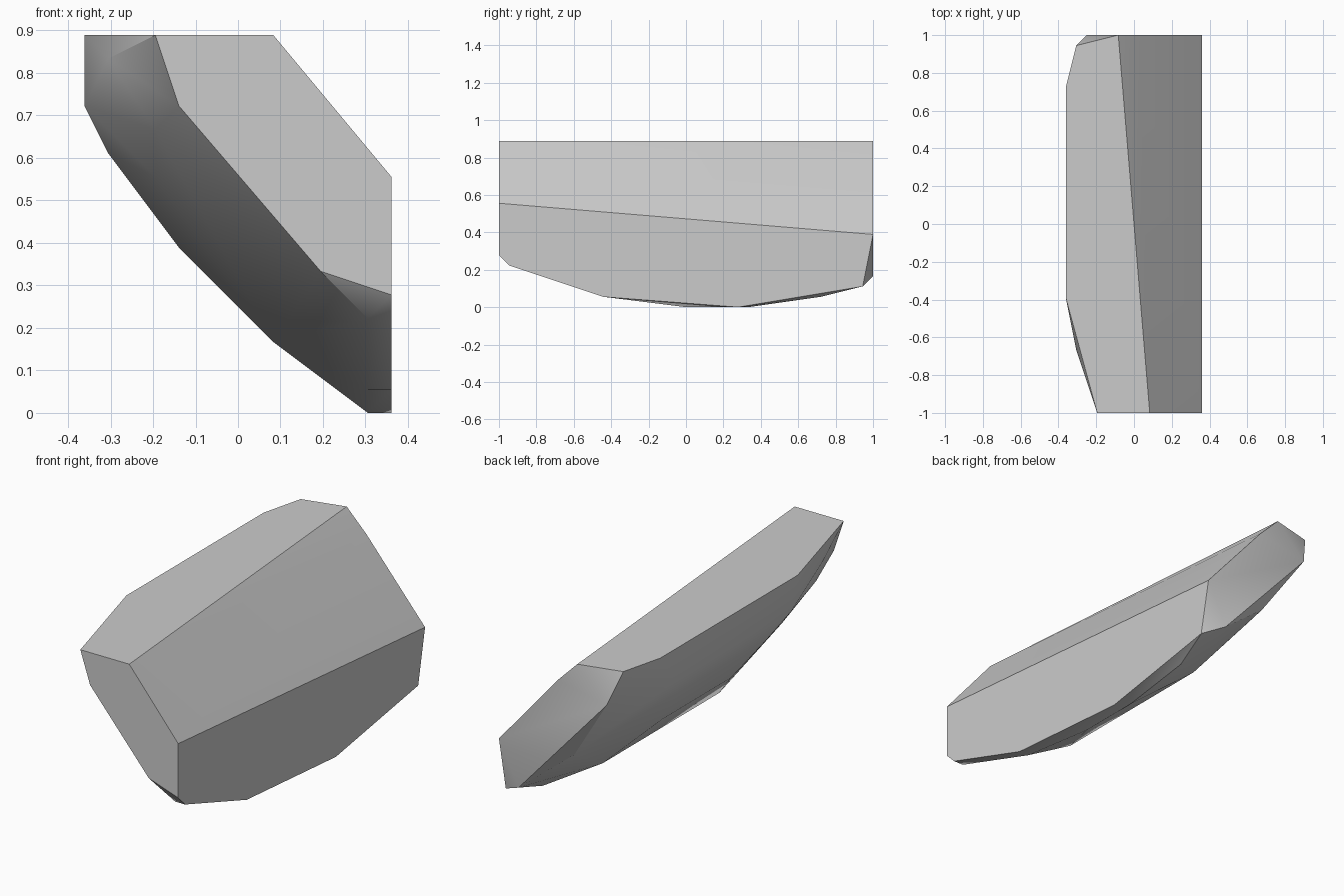
import bpy
import bmesh
import math
from mathutils import Vector

default_cube = bpy.data.objects.get("Cube")
if default_cube:
    bpy.data.objects.remove(default_cube, do_unlink=True)

# The stone is laid out on a whole-number grid: width, length, height
WIDTH, LENGTH, HEIGHT = 13, 36, 16
GRID_STEP = 2 / LENGTH


def grid_point(across, along, up):
    """Turn grid steps into a position centred on the ground."""
    centred = Vector((across - WIDTH / 2, along - LENGTH / 2, up))
    return centred * GRID_STEP


def make_material(name, colour):
    material = bpy.data.materials.new(name)
    material.use_nodes = True
    material.diffuse_color = colour
    shader = material.node_tree.nodes["Principled BSDF"]
    shader.inputs["Base Color"].default_value = colour
    shader.inputs["Roughness"].default_value = 0.8
    return material


# Flat cuts, each given as an outline within its own plane
front_cut = [(3, 16), (8, 16), (13, 10), (13, 5), (10, 6), (4, 13)]
back_cut = [(5, 16), (7, 14), (13, 7), (11, 3), (2, 13)]
top_cut = [(1, 35), (0, 31), (0, 11)]
side_cut = [(35, 2), (23, 0), (10, 1), (1, 4)]

# Lengthwise ridges of the rounded belly: across, up, start, end
belly_ridges = [
    (0, 13, 12, 29),
    (1, 11, 14, 27),
    (4, 7, 15, 25),
    (8, 3, 11, 28),
    (12, 0, 18, 24),
    (12, 1, 10, 31),
]

# Single corners where the belly meets the flat cuts
belly_corners = [(1, 6, 15), (12, 1, 4), (3, 9, 10), (3, 4, 12), (2, 30, 11), (6, 35, 7)]

points = [grid_point(across, 0, up) for across, up in front_cut]
points += [grid_point(across, LENGTH, up) for across, up in back_cut]
points += [grid_point(across, along, HEIGHT) for across, along in top_cut]
points += [grid_point(WIDTH, along, up) for along, up in side_cut]
points += [grid_point(*corner) for corner in belly_corners]
for across, up, start, end in belly_ridges:
    points += [grid_point(across, start, up), grid_point(across, end, up)]

# Wrap the outlines in one convex solid
bm = bmesh.new()
for point in points:
    bm.verts.new(point)
hull = bmesh.ops.convex_hull(bm, input=bm.verts[:])
unused = {item for item in hull["geom_interior"] + hull["geom_unused"]
          if isinstance(item, bmesh.types.BMVert)}
bmesh.ops.delete(bm, geom=list(unused), context="VERTS")

# Merge the triangles of each flat cut
bmesh.ops.dissolve_limit(bm, angle_limit=math.radians(2),
                         verts=bm.verts[:], edges=bm.edges[:])
bmesh.ops.recalc_face_normals(bm, faces=bm.faces[:])

mesh = bpy.data.meshes.new("stone_chunk")
bm.to_mesh(mesh)
bm.free()
mesh.materials.append(make_material("stone grey", (0.6, 0.6, 0.6, 1)))

stone_chunk = bpy.data.objects.new("stone_chunk", mesh)
bpy.context.collection.objects.link(stone_chunk)

# Soft belly with crisp edges around the flat cuts
bpy.ops.object.select_all(action="DESELECT")
stone_chunk.select_set(True)
bpy.context.view_layer.objects.active = stone_chunk
bpy.ops.object.shade_smooth_by_angle(angle=math.radians(30))
